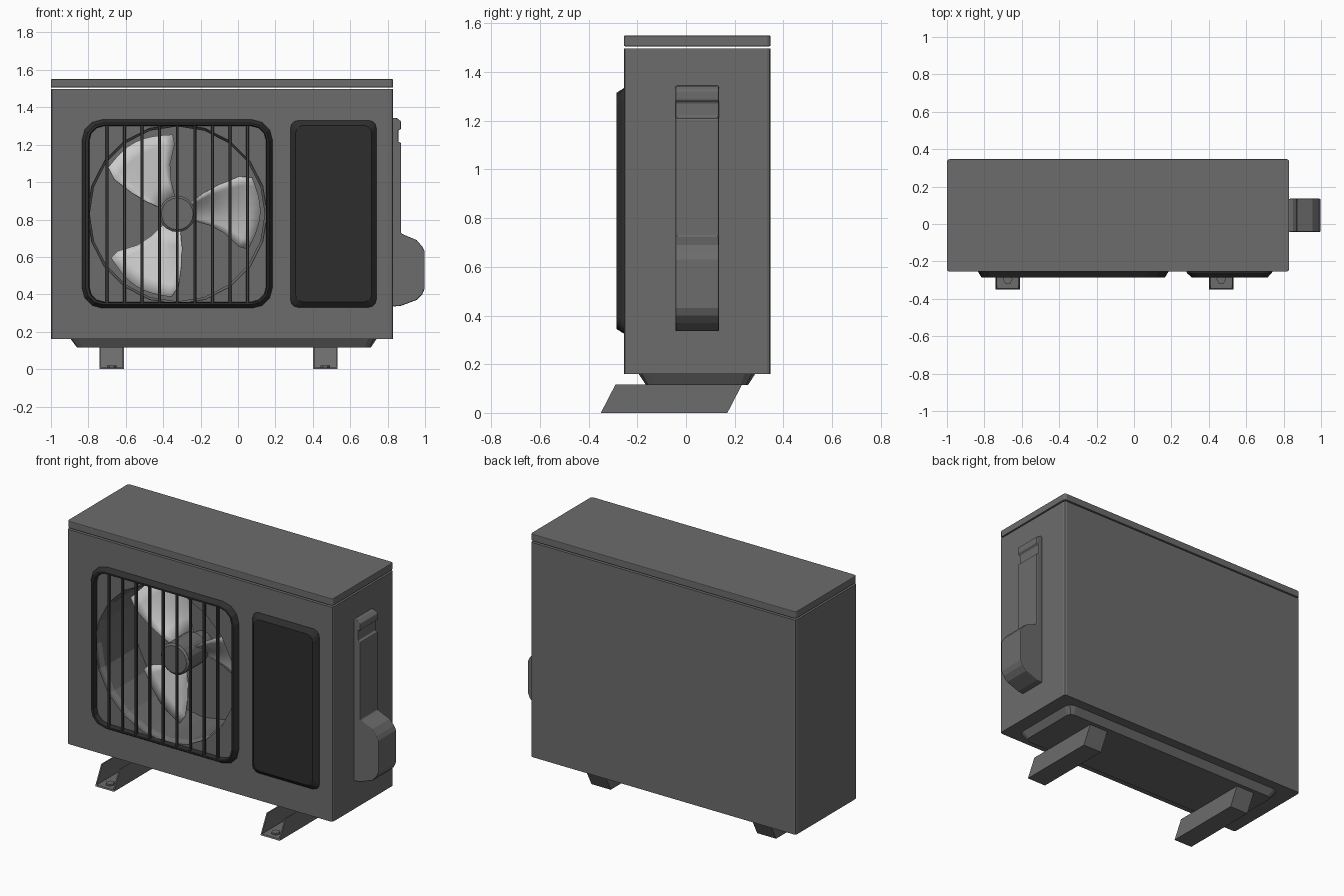
import bpy, bmesh
from math import sin, cos, pi, radians

if "Cube" in bpy.data.objects:
    bpy.data.objects.remove(bpy.data.objects["Cube"])


def material(name, v):
    m = bpy.data.materials.new(name)
    m.diffuse_color = (v, v, v, 1)
    m.use_nodes = True
    m.node_tree.nodes["Principled BSDF"].inputs["Base Color"].default_value = m.diffuse_color
    return m


CASE = material("case_grey", 0.15)
DARK = material("dark_trim", 0.027)
BAR = material("bar_grey", 0.05)
BLADE = material("blade_light", 0.6)


def finish(name, bm, mat, bevel=0, seg=2):
    bmesh.ops.recalc_face_normals(bm, faces=bm.faces)
    me = bpy.data.meshes.new(name)
    bm.to_mesh(me)
    bm.free()
    ob = bpy.data.objects.new(name, me)
    bpy.context.collection.objects.link(ob)
    me.materials.append(mat)
    if bevel:
        b = ob.modifiers.new("bevel", "BEVEL")
        b.width, b.segments, b.limit_method = bevel, seg, "ANGLE"
    return ob


def loft(name, loops, mat, bevel=0, closed=False):
    """Skin a series of equal-length 3D loops; cap the ends or join into a ring."""
    bm = bmesh.new()
    rows = [[bm.verts.new(p) for p in lp] for lp in loops]
    n = len(rows[0])
    pairs = list(zip(rows, rows[1:]))
    if closed:
        pairs.append((rows[-1], rows[0]))
    else:
        bm.faces.new(rows[0])
        bm.faces.new(rows[-1])
    for a, b in pairs:
        for i in range(n):
            j = (i + 1) % n
            bm.faces.new((a[i], a[j], b[j], b[i]))
    return finish(name, bm, mat, bevel)


def rrect(u0, u1, v0, v1, r, seg=3):
    """Rectangle outline with rounded corners."""
    pts = []
    for k, (cu, cv) in enumerate([(u1 - r, v1 - r), (u0 + r, v1 - r), (u0 + r, v0 + r), (u1 - r, v0 + r)]):
        for i in range(seg + 1):
            a = pi / 2 * (k + i / seg)
            pts.append((cu + r * cos(a), cv + r * sin(a)))
    return pts


def xz(pts, y):
    return [(u, y, v) for u, v in pts]


def xy(pts, z):
    return [(u, v, z) for u, v in pts]


def yz(pts, x):
    return [(x, u, v) for u, v in pts]


def ring(r, y, n, cx=-0.325, cz=0.83):
    return [(cx + r * cos(2 * pi * i / n), y, cz + r * sin(2 * pi * i / n)) for i in range(n)]


# Casing with fan recess
plan = rrect(-1, 0.83, -0.255, 0.347, 0.015, 2)
body = loft("casing", [xy(plan, 0.16), xy(plan, 1.497)], CASE)
cutter = loft("recess_cutter", [ring(0.481, -0.3, 20), ring(0.481, -0.235, 20), ring(0.468, -0.21, 20), ring(0.468, 0.12, 20)], CASE)
cutter.hide_render = True
cutter.hide_viewport = True
cut = body.modifiers.new("fan_recess", "BOOLEAN")
cut.operation, cut.object, cut.solver = "DIFFERENCE", cutter, "EXACT"

# Lid
loft("lid", [xy(plan, 1.506), xy(plan, 1.55)], CASE, 0.004)

# Tapered base tray
loft("base_tray", [xy(rrect(-0.86, 0.71, -0.165, 0.255, 0.03, 2), 0.115),
                   xy(rrect(-0.895, 0.74, -0.195, 0.285, 0.045, 2), 0.161)], CASE)

# Fan bezel: hollow chamfered frame
loft("fan_bezel", [xz(rrect(-0.835, 0.185, 0.325, 1.335, 0.11), -0.254),
                   xz(rrect(-0.815, 0.165, 0.345, 1.315, 0.095), -0.286),
                   xz(rrect(-0.80, 0.155, 0.355, 1.305, 0.085), -0.286),
                   xz(rrect(-0.795, 0.15, 0.36, 1.30, 0.08), -0.254)], DARK, closed=True)

# Grille bars
for i in range(9):
    x = -0.70 + i * 0.0938
    r = rrect(x - 0.008, x + 0.008, -0.279, -0.263, 0.003, 1)
    loft("grille_bar", [xy(r, 0.35), xy(r, 1.31)], BAR)

# Dark front panel
loft("front_panel", [xz(rrect(0.28, 0.74, 0.33, 1.33, 0.04), -0.254),
                     xz(rrect(0.283, 0.737, 0.333, 1.327, 0.04), -0.262),
                     xz(rrect(0.308, 0.714, 0.36, 1.303, 0.04), -0.286)], DARK)

# Hub and motor
hub = loft("fan_hub", [ring(0.085, -0.165, 20), ring(0.097, -0.155, 20), ring(0.097, 0.03, 20)], CASE)
loft("motor_mount", [ring(0.07, 0.03, 20), ring(0.07, 0.125, 20)], CASE)

# Twisted fan blades: (lower, upper) edge point pairs from root to tip
edges = [((0.085, -0.035), (0.07, 0.06)), ((0.17, -0.06), (0.14, 0.11)),
         ((0.25, -0.10), (0.22, 0.155)), ((0.33, -0.175), (0.33, 0.20)),
         ((0.38, -0.19), (0.40, 0.195))]
tip = [(0.38, -0.19), (0.43, -0.10), (0.445, -0.02), (0.442, 0.06), (0.40, 0.195)]
N = 8
for k in range(3):
    ca, sa = cos(radians(120 * k)), sin(radians(120 * k))
    bm = bmesh.new()
    rows = []
    for ri, (lo, hi) in enumerate(edges):
        row = []
        for j in range(N + 1):
            t = j / N
            u = lo[0] + (hi[0] - lo[0]) * t
            v = lo[1] + (hi[1] - lo[1]) * t
            u += 0.055 * sin(pi * t) * (ri / 4)      # bulged outer edge
            y = 0.045 - 0.11 * t + 0.02 * sin(pi * t)
            row.append(bm.verts.new((-0.325 + u * ca - v * sa, y, 0.83 + u * sa + v * ca)))
        rows.append(row)
    for a, b in zip(rows, rows[1:]):
        for j in range(N):
            bm.faces.new((a[j], a[j + 1], b[j + 1], b[j])).smooth = True
    blade = finish("fan_blade", bm, BLADE)
    s = blade.modifiers.new("thickness", "SOLIDIFY")
    s.thickness, s.offset = 0.006, 0

# Side handle and pipe cover
prof = [(0.828, 1.345), (0.85, 1.342), (0.872, 1.325), (0.872, 1.285), (0.857, 1.275), (0.857, 1.215),
        (0.872, 1.21), (0.872, 0.725), (0.955, 0.69), (0.985, 0.655), (0.998, 0.63), (0.998, 0.43),
        (0.985, 0.40), (0.955, 0.37), (0.87, 0.338), (0.828, 0.335)]
loft("side_cover", [xz(prof, -0.043), xz(prof, 0.135)], CASE, 0.006)

# Slanted channel feet with bolts
side = [(-0.35, 0), (0.17, 0), (0.23, 0.116), (-0.29, 0.116)]
floor = [(-0.35, 0), (0.17, 0), (0.174, 0.008), (-0.346, 0.008)]
back = [(0.162, 0), (0.17, 0), (0.23, 0.116), (0.222, 0.116)]
for x0, x1 in ((-0.74, -0.61), (0.40, 0.533)):
    for a in (x0, x1 - 0.008):
        loft("foot_side", [yz(side, a), yz(side, a + 0.008)], CASE)
    loft("foot_plate", [yz(floor, x0), yz(floor, x1)], CASE)
    loft("foot_back", [yz(back, x0), yz(back, x1)], CASE)
    c = (x0 + x1) / 2
    hexa = [(c + 0.026 * cos(pi / 3 * i), -0.295 + 0.026 * sin(pi / 3 * i)) for i in range(6)]
    loft("foot_bolt", [xy(hexa, 0.007), xy(hexa, 0.019)], CASE)
